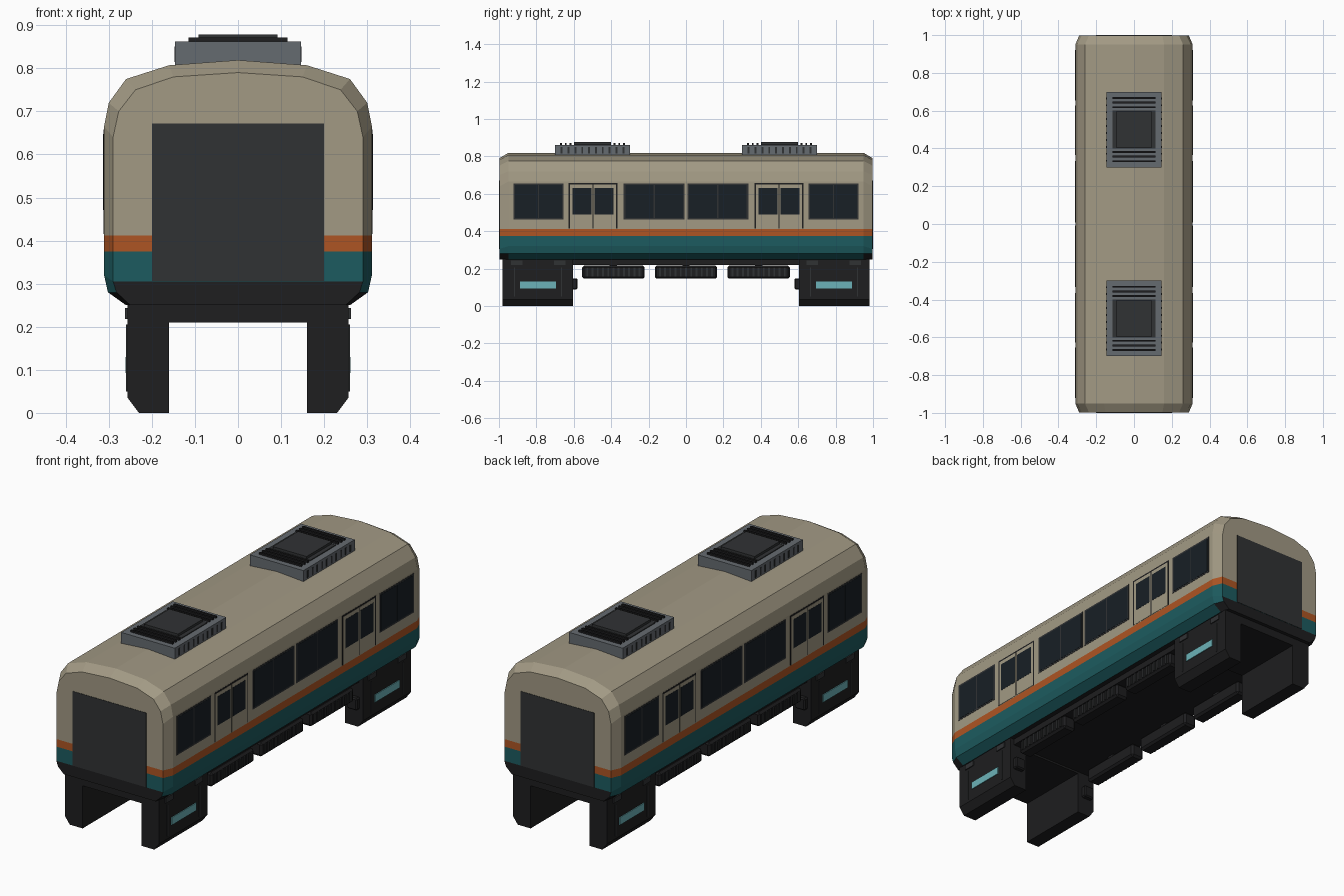
import bpy, bmesh

if "Cube" in bpy.data.objects:
    bpy.data.objects.remove(bpy.data.objects["Cube"])


def material(name, r, g, b):
    m = bpy.data.materials.new(name)
    m.diffuse_color = (r, g, b, 1)
    m.use_nodes = True
    m.node_tree.nodes["Principled BSDF"].inputs["Base Color"].default_value = m.diffuse_color
    return m


CREAM = material("cream", 0.36, 0.32, 0.23)
ORANGE = material("orange", 0.42, 0.09, 0.017)
TEAL = material("teal", 0.012, 0.105, 0.115)
BLACK = material("black", 0.013, 0.013, 0.014)
PANEL = material("panel", 0.03, 0.032, 0.034)
GLASS = material("glass", 0.009, 0.014, 0.019)
GREY = material("grey", 0.13, 0.145, 0.16)
CYAN = material("cyan", 0.15, 0.45, 0.48)


def finish(name, bm, mats):
    bmesh.ops.recalc_face_normals(bm, faces=bm.faces)
    me = bpy.data.meshes.new(name)
    bm.to_mesh(me)
    bm.free()
    for m in mats:
        me.materials.append(m)
    ob = bpy.data.objects.new(name, me)
    bpy.context.collection.objects.link(ob)
    return ob


def boxes(name, specs, mat, bevel=0):
    """One object from (x0, x1, y0, y1, z0, z1) boxes."""
    bm = bmesh.new()
    for x0, x1, y0, y1, z0, z1 in specs:
        vs = bmesh.ops.create_cube(bm, size=1)["verts"]
        for v in vs:
            v.co = (x1 if v.co.x > 0 else x0, y1 if v.co.y > 0 else y0, z1 if v.co.z > 0 else z0)
    ob = finish(name, bm, [mat])
    if bevel:
        b = ob.modifiers.new("bevel", "BEVEL")
        b.width, b.segments = bevel, 1
    return ob


def both_sides(specs):
    """Repeat boxes on the left and right of the car."""
    return list(specs) + [(-b, -a, *r) for a, b, *r in specs]


def four_ways(specs):
    """Repeat boxes on both sides and both ends."""
    s = both_sides(specs)
    return s + [(a, b, -d, -c, e, f) for a, b, c, d, e, f in s]


# Body shell: half sections from roof crown to floor, mirrored and lofted
MID = [(0, .819), (.16, .807), (.26, .775), (.30, .72), (.311, .665), (.311, .412),
       (.311, .375), (.311, .32), (.302, .28), (.26, .25)]
END = [(0, .79), (.15, .78), (.238, .75), (.277, .70), (.29, .64), (.29, .412),
       (.29, .375), (.29, .305), (.282, .28), (.25, .25)]
SIDE_MAT = [0, 0, 0, 0, 0, 1, 2, 2, 2]
CAP_MAT = [0, 0, 0, 0, 0, 1, 2, 3, 3]
bm = bmesh.new()
rings = []
for y, prof in ((-.998, END), (-.95, MID), (.95, MID), (.998, END)):
    right = [bm.verts.new((x, y, z)) for x, z in prof]
    left = [right[0]] + [bm.verts.new((-x, y, z)) for x, z in prof[1:]]
    rings.append((right, left))
for k in range(3):
    for s in (0, 1):
        a, b = rings[k][s], rings[k + 1][s]
        for i in range(9):
            f = bm.faces.new((a[i], a[i + 1], b[i + 1], b[i]))
            f.material_index = 3 if k != 1 and i == 8 else SIDE_MAT[i]
    a, b = rings[k], rings[k + 1]
    bm.faces.new((a[0][9], a[1][9], b[1][9], b[0][9])).material_index = 3
for right, left in (rings[0], rings[3]):
    for i in range(9):
        quad = (right[i], right[i + 1], left[i + 1], left[i])
        f = bm.faces.new(quad[:3] if i == 0 else quad)
        f.material_index = CAP_MAT[i]
finish("body_shell", bm, [CREAM, ORANGE, TEAL, BLACK])

# Gangway panels on both ends
boxes("end_panels", [(-.2, .2, -1, -.99, .306, .672), (-.2, .2, .99, 1, .306, .672)], PANEL)

# Side windows: dark frames with split panes
frames, panes = [], []
for y0, y1 in ((.007, .333), (.655, .922)):
    frames.append((.30, .3122, y0, y1, .463, .656))
    n = 2
    w = (y1 - y0 - .012) / n
    for i in range(n):
        a = y0 + .006 + i * w
        panes.append((.30, .3132, a + .003, a + w - .003, .471, .648))
boxes("window_frames", four_ways(frames), PANEL)
boxes("window_panes", four_ways(panes), GLASS)

# Double doors: dark surround, two leaves, leaf windows
boxes("door_surrounds", four_ways([(.30, .3118, .366, .628, .415, .658)]), BLACK)
leaves = [(.30, .3126, .373, .494, .415, .650), (.30, .3126, .500, .621, .415, .650)]
boxes("door_leaves", four_ways(leaves), CREAM)
glazing = [(.30, .3134, .388, .488, .49, .632), (.30, .3134, .506, .606, .49, .632)]
boxes("door_windows", four_ways(glazing), GLASS)

# Roof air-conditioning units
for label, yc in (("front", -.5), ("rear", .5)):
    boxes(f"{label}_roof_unit", [(-.146, .146, yc - .2, yc + .2, .78, .862)], GREY)
    boxes(f"{label}_roof_fan_cover", [(-.113, .113, yc - .1, yc + .1, .86, .866),
                                      (-.092, .092, yc - .098, yc + .098, .86, .878)], PANEL)
    slats = [(-.115, .115, yc + s * d - .005, yc + s * d + .005, .86, .871)
             for s in (-1, 1) for d in (.118, .143, .168)]
    boxes(f"{label}_roof_slats", slats, BLACK)
    vents = [(.14, .1475, yc - .165 + i * .0367 - .005, yc - .165 + i * .0367 + .005, .815, .85)
             for i in range(10)]
    boxes(f"{label}_roof_side_vents", both_sides(vents), PANEL)

# Bogies: chamfered inverted-U section extruded along the car
HALF = [(.16, .21), (.16, 0), (.23, 0), (.257, .036), (.257, .255)]
for label, y0, y1 in (("front", -.98, -.605), ("rear", .605, .98)):
    bm = bmesh.new()
    prof = HALF + [(-x, z) for x, z in reversed(HALF)]
    face = bm.faces.new([bm.verts.new((x, y0, z)) for x, z in prof])
    out = bmesh.ops.extrude_face_region(bm, geom=[face])["geom"]
    for v in out:
        if isinstance(v, bmesh.types.BMVert):
            v.co.y = y1
    finish(f"{label}_bogie", bm, [BLACK])

# Bogie side trim, lamps and inner end blocks
trim = [(.25, .26, .663, .669, .05, .205), (.25, .26, .913, .919, .05, .205),
        (.25, .262, .645, .705, .218, .244), (.25, .262, .875, .935, .218, .244)]
boxes("bogie_trim", four_ways(trim), PANEL)
boxes("bogie_lamps", four_ways([(.25, .261, .695, .887, .093, .13)]), CYAN)
boxes("bogie_end_blocks", four_ways([(.185, .24, .58, .61, .088, .148)]), BLACK, .006)

# Underfloor plate and equipment boxes with ribs
boxes("underfloor_plate", [(-.235, .235, -.606, .606, .22, .255)], BLACK)
cases, ribs = [], []
for yc in (-.388, 0, .388):
    cases.append((.175, .245, yc - .167, yc + .167, .146, .216))
    ribs += [(.24, .25, yc - .14 + i * .028 - .005, yc - .14 + i * .028 + .005, .158, .205)
             for i in range(11)]
boxes("equipment_boxes", both_sides(cases), BLACK, .01)
boxes("equipment_ribs", both_sides(ribs), PANEL)
boxes("equipment_hangers", both_sides([(.18, .23, y - .02, y + .02, .21, .225)
                                       for y in (-.388, 0, .388)]), BLACK)
